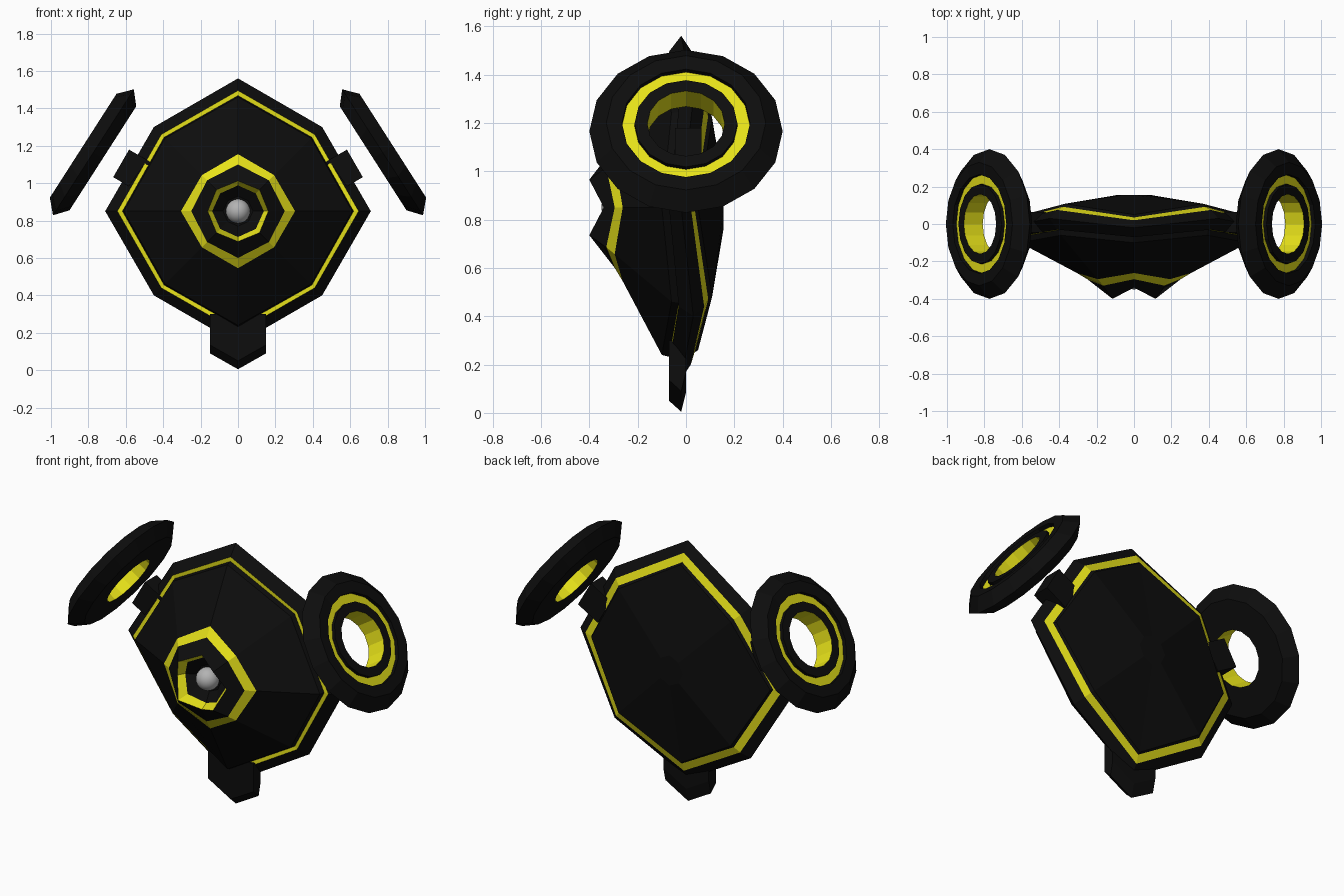
import bpy, bmesh, math
from mathutils import Matrix, Vector

cube = bpy.data.objects.get("Cube")
if cube:
    bpy.data.objects.remove(cube)


def material(name, color):
    mat = bpy.data.materials.new(name)
    mat.use_nodes = True
    mat.diffuse_color = color
    mat.node_tree.nodes["Principled BSDF"].inputs["Base Color"].default_value = color
    return mat


black = material("matte black", (0.004, 0.004, 0.004, 1))
yellow = material("bright yellow", (0.8, 0.76, 0.01, 1))
silver = material("silver grey", (0.45, 0.45, 0.45, 1))
BLACK, YELLOW = 0, 1


def finish(name, bm, mats, matrix=Matrix.Identity(4)):
    bmesh.ops.recalc_face_normals(bm, faces=bm.faces[:])
    mesh = bpy.data.meshes.new(name)
    bm.to_mesh(mesh)
    bm.free()
    for mat in mats:
        mesh.materials.append(mat)
    obj = bpy.data.objects.new(name, mesh)
    obj.matrix_world = matrix
    bpy.context.collection.objects.link(obj)
    return obj


def loft(bm, loops, colors, closed=False):
    """Bridge successive loops of points; cap the ends unless closed."""
    rings = [[bm.verts.new(p) for p in loop] for loop in loops]
    n = len(rings[0])
    last = len(rings) if closed else len(rings) - 1
    for k in range(last):
        a, b = rings[k], rings[(k + 1) % len(rings)]
        for i in range(n):
            j = (i + 1) % n
            bm.faces.new((a[i], a[j], b[j], b[i])).material_index = colors[k]
    if not closed:
        bm.faces.new(rings[0])
        bm.faces.new(rings[-1])


# Body: octagonal shell whose corners alternate in depth
MID = 0.85


def octagon(r, y, d, yd):
    points = []
    for i in range(4):
        c, s = round(math.cos(i * math.pi / 2)), round(math.sin(i * math.pi / 2))
        points.append((r * c, y, MID + r * s))
        points.append((d * (c - s), yd, MID + d * (c + s)))
    return points


# straight radius, straight depth, diagonal offset, diagonal depth, colour behind
body_sections = [
    (0.08, -0.27, 0.055, -0.27, BLACK),     # eye socket
    (0.138, -0.30, 0.095, -0.34, YELLOW),   # socket wall
    (0.162, -0.34, 0.115, -0.40, BLACK),    # snout crest
    (0.25, -0.295, 0.165, -0.33, YELLOW),   # collar
    (0.305, -0.262, 0.193, -0.295, BLACK),  # front panel
    (0.61, -0.10, 0.39, -0.06, BLACK),
    (0.618, -0.07, 0.395, -0.03, YELLOW),   # front stripe
    (0.645, -0.07, 0.41, -0.03, BLACK),     # rim
    (0.71, -0.02, 0.45, 0.03, BLACK),
    (0.65, 0.02, 0.41, 0.075, YELLOW),      # back stripe
    (0.60, 0.035, 0.38, 0.092, BLACK),      # back panel
    (0.59, 0.05, 0.37, 0.108, BLACK),
    (0.09, 0.155, 0.06, 0.155, BLACK),
]
bm = bmesh.new()
loft(bm, [octagon(*s[:4]) for s in body_sections], [s[4] for s in body_sections])
finish("body", bm, [black, yellow])

# Eye
bm = bmesh.new()
bmesh.ops.create_uvsphere(bm, u_segments=24, v_segments=16, radius=0.065,
                          matrix=Matrix.Translation((0, -0.285, MID)))
for face in bm.faces:
    face.smooth = True
finish("eye", bm, [silver])

# Bottom tab: pointed plate with a bevelled lower edge
bm = bmesh.new()
tab_loops = []
for y, lift in ((-0.07, 0.045), (-0.02, 0), (0, 0.08)):
    tab_loops.append([(-0.15, y, 0.3), (-0.15, y, 0.09 + lift), (0, y, 0.005 + lift),
                      (0.15, y, 0.09 + lift), (0.15, y, 0.3)])
loft(bm, tab_loops, [BLACK, BLACK])
finish("bottom_tab", bm, [black])

# Side pegs and floating rings
ring_profile = [
    (0.16, -0.06, YELLOW),   # bore
    (0.16, 0.06, BLACK),     # inner lip
    (0.213, 0.06, BLACK),
    (0.213, 0.04, YELLOW),   # groove floor
    (0.265, 0.04, BLACK),
    (0.265, 0.063, BLACK),   # outer face
    (0.33, 0.065, BLACK),
    (0.40, 0, BLACK),        # outer edge
    (0.33, -0.06, BLACK),    # inner face
]
SEGMENTS = 16
for side, sign in (("left", 1), ("right", -1)):
    bm = bmesh.new()
    bmesh.ops.create_cube(bm, size=1, matrix=Matrix.Diagonal((0.17, 0.11, 0.15, 1)))
    tilt = Matrix.Rotation(sign * math.radians(60), 4, "Y")
    finish(side + "_peg", bm, [black],
           Matrix.Translation((sign * 0.56, 0.01, 1.068)) @ tilt)

    bm = bmesh.new()
    loops = []
    for r, h, _ in ring_profile:
        angles = [i * math.tau / SEGMENTS for i in range(SEGMENTS)]
        loops.append([(r * math.cos(a), r * math.sin(a), h) for a in angles])
    loft(bm, loops, [p[2] for p in ring_profile], closed=True)
    tilt = Matrix.Rotation(sign * math.radians(57.3), 4, "Y")
    finish(side + "_ring", bm, [black, yellow],
           Matrix.Translation((sign * 0.773, 0, 1.165)) @ tilt)
